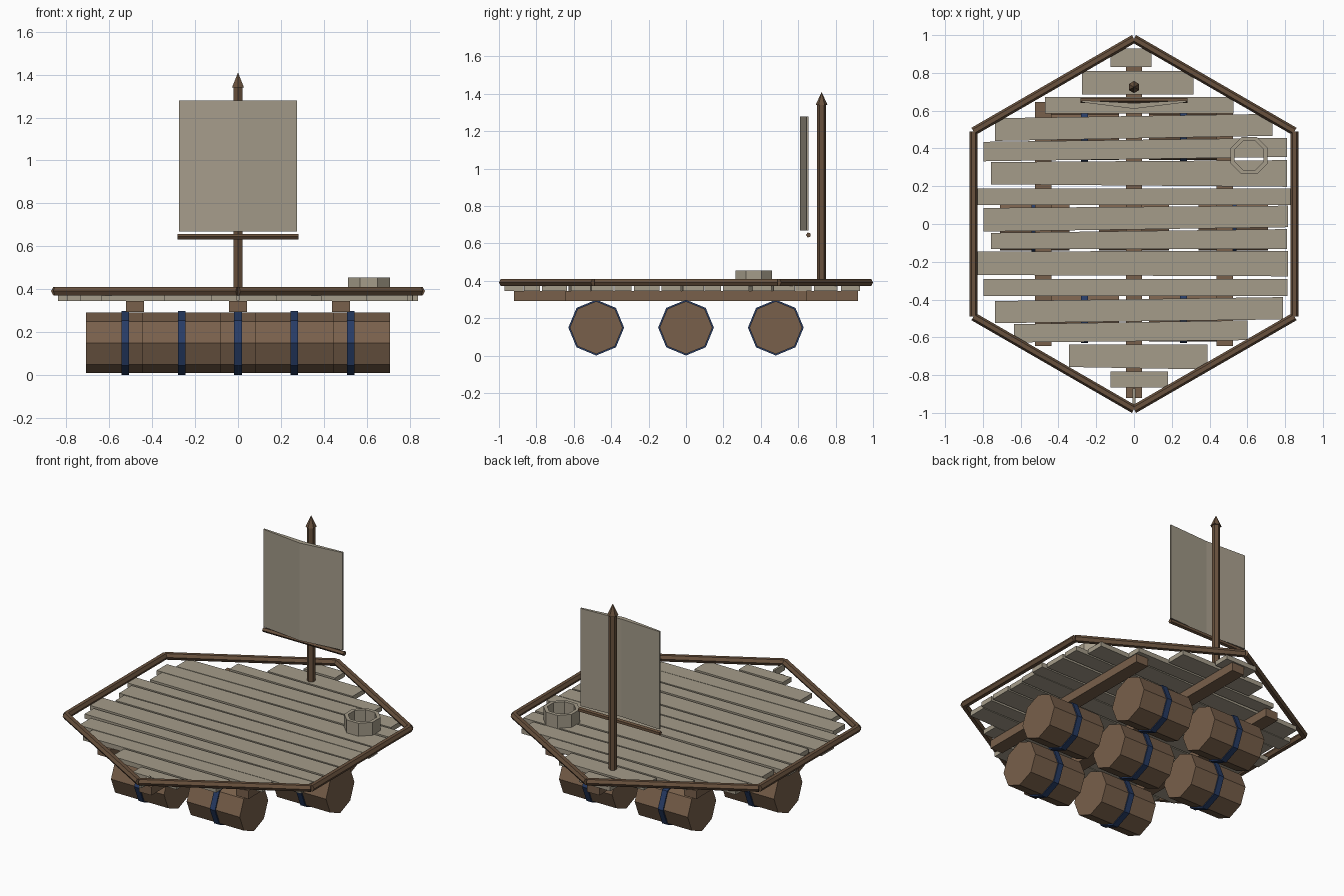
import bpy, bmesh, math
from mathutils import Vector

if "Cube" in bpy.data.objects:
    bpy.data.objects.remove(bpy.data.objects["Cube"])


def material(name, rgb):
    m = bpy.data.materials.new(name)
    m.diffuse_color = (*rgb, 1)
    m.use_nodes = True
    m.node_tree.nodes["Principled BSDF"].inputs["Base Color"].default_value = m.diffuse_color
    return m


BROWN = material("barrel brown", (0.19, 0.117, 0.070))
DARK = material("dark wood", (0.140, 0.083, 0.047))
PALE = material("weathered plank", (0.375, 0.333, 0.255))
BLUE = material("blue band", (0.020, 0.045, 0.130))


def build(name, verts, faces, mat):
    bm = bmesh.new()
    vs = [bm.verts.new(v) for v in verts]
    for f in faces:
        bm.faces.new([vs[i] for i in f])
    bmesh.ops.recalc_face_normals(bm, faces=bm.faces)
    me = bpy.data.meshes.new(name)
    bm.to_mesh(me)
    bm.free()
    me.materials.append(mat)
    ob = bpy.data.objects.new(name, me)
    bpy.context.collection.objects.link(ob)
    return ob


def loft(name, bottom, top, mat):
    """Solid between two matching polygon rings."""
    n = len(bottom)
    faces = [tuple(range(n)), tuple(range(n, 2 * n))]
    faces += [(i, (i + 1) % n, (i + 1) % n + n, i + n) for i in range(n)]
    return build(name, bottom + top, faces, mat)


def slab(name, outline, z0, z1, mat):
    return loft(name, [(x, y, z0) for x, y in outline], [(x, y, z1) for x, y in outline], mat)


def prism(name, p, q, r, n, mat, r2=None):
    """n-sided rod from p to q, one corner pointing sideways."""
    p, q = Vector(p), Vector(q)
    d = (q - p).normalized()
    u = Vector((0, 1, 0)) if abs(d.z) > 0.9 else d.cross(Vector((0, 0, 1))).normalized()
    v = u.cross(d)
    ring = [u * math.cos(a) + v * math.sin(a) for a in (math.tau * i / n for i in range(n))]
    return loft(name, [p + c * r for c in ring],
                [q + c * (r if r2 is None else r2) for c in ring], mat)


# Seven floating barrels, each with a blue band
for x, y in [(-0.525, 0), (0, 0), (0.525, 0)] + [(sx * 0.2625, sy * 0.48) for sx in (-1, 1) for sy in (-1, 1)]:
    prism("barrel", (x - 0.184, y, 0.15), (x + 0.184, y, 0.15), 0.141, 8, BROWN)
    prism("barrel_band", (x - 0.018, y, 0.15), (x + 0.018, y, 0.15), 0.149, 8, BLUE)

# Support beams under the deck
for x, half in ((-0.48, 0.645), (0, 0.92), (0.48, 0.645)):
    slab("support_beam", [(x - 0.043, -half), (x + 0.043, -half), (x + 0.043, half), (x - 0.043, half)],
         0.293, 0.345, BROWN)

# Deck planks: left x, right x, left y low/high, right y low/high
planks = [
    (-0.125, 0.092, 0.83, 0.93, 0.83, 0.93), (-0.275, 0.315, 0.685, 0.81, 0.685, 0.81),
    (-0.47, 0.528, 0.585, 0.672, 0.585, 0.672), (-0.737, 0.733, 0.44, 0.56, 0.467, 0.583),
    (-0.797, 0.81, 0.332, 0.435, 0.355, 0.456), (-0.757, 0.81, 0.21, 0.328, 0.197, 0.338),
    (-0.838, 0.838, 0.10, 0.187, 0.10, 0.187), (-0.797, 0.815, -0.04, 0.085, -0.017, 0.097),
    (-0.757, 0.81, -0.132, -0.047, -0.132, -0.027), (-0.838, 0.815, -0.27, -0.145, -0.277, -0.143),
    (-0.797, 0.812, -0.382, -0.292, -0.382, -0.292), (-0.737, 0.79, -0.525, -0.408, -0.505, -0.387),
    (-0.636, 0.6, -0.627, -0.53, -0.615, -0.51), (-0.345, 0.388, -0.757, -0.637, -0.77, -0.637),
    (-0.125, 0.18, -0.865, -0.78, -0.865, -0.78)]
for x0, x1, a0, a1, b0, b1 in planks:
    slab("deck_plank", [(x0, a0), (x1, b0), (x1, b1), (x0, a1)], 0.345, 0.374, PALE)
slab("bow_splinter", [(-0.007, -0.97), (0.007, -0.97), (0.007, -0.87), (-0.007, -0.87)], 0.347, 0.385, PALE)

# Hexagonal rim of six rods
corner = [(0.981 * math.sin(math.tau * i / 6), 0.981 * math.cos(math.tau * i / 6), 0.391) for i in range(6)]
for i in range(6):
    prism("rim_rod", corner[i], corner[(i + 1) % 6], 0.022, 6, DARK)

# Mast with a pointed tip
prism("mast", (0, 0.725, 0.36), (0, 0.725, 1.345), 0.024, 6, DARK)
prism("mast_tip", (0, 0.725, 1.34), (0, 0.725, 1.408), 0.032, 6, DARK, 0.001)

# Folded sail and the yard below it
slab("sail", [(-0.275, 0.644), (0, 0.610), (0.275, 0.644), (0.275, 0.655), (0, 0.640), (-0.275, 0.655)],
     0.668, 1.28, PALE)
prism("sail_yard", (-0.282, 0.655, 0.645), (0.282, 0.655, 0.645), 0.014, 5, DARK)

# Open ring on the deck (octagonal, swept rectangular profile)
profile = [(0.106, 0.37), (0.106, 0.455), (0.083, 0.455), (0.083, 0.37)]
verts, faces = [], []
for i in range(8):
    a = math.tau * (i + 0.5) / 8
    verts += [(0.61 + r * math.cos(a), 0.362 + r * math.sin(a), z) for r, z in profile]
    for k in range(4):
        j, m = (i + 1) % 8, (k + 1) % 4
        faces.append((i * 4 + k, j * 4 + k, j * 4 + m, i * 4 + m))
build("deck_ring", verts, faces, PALE)
